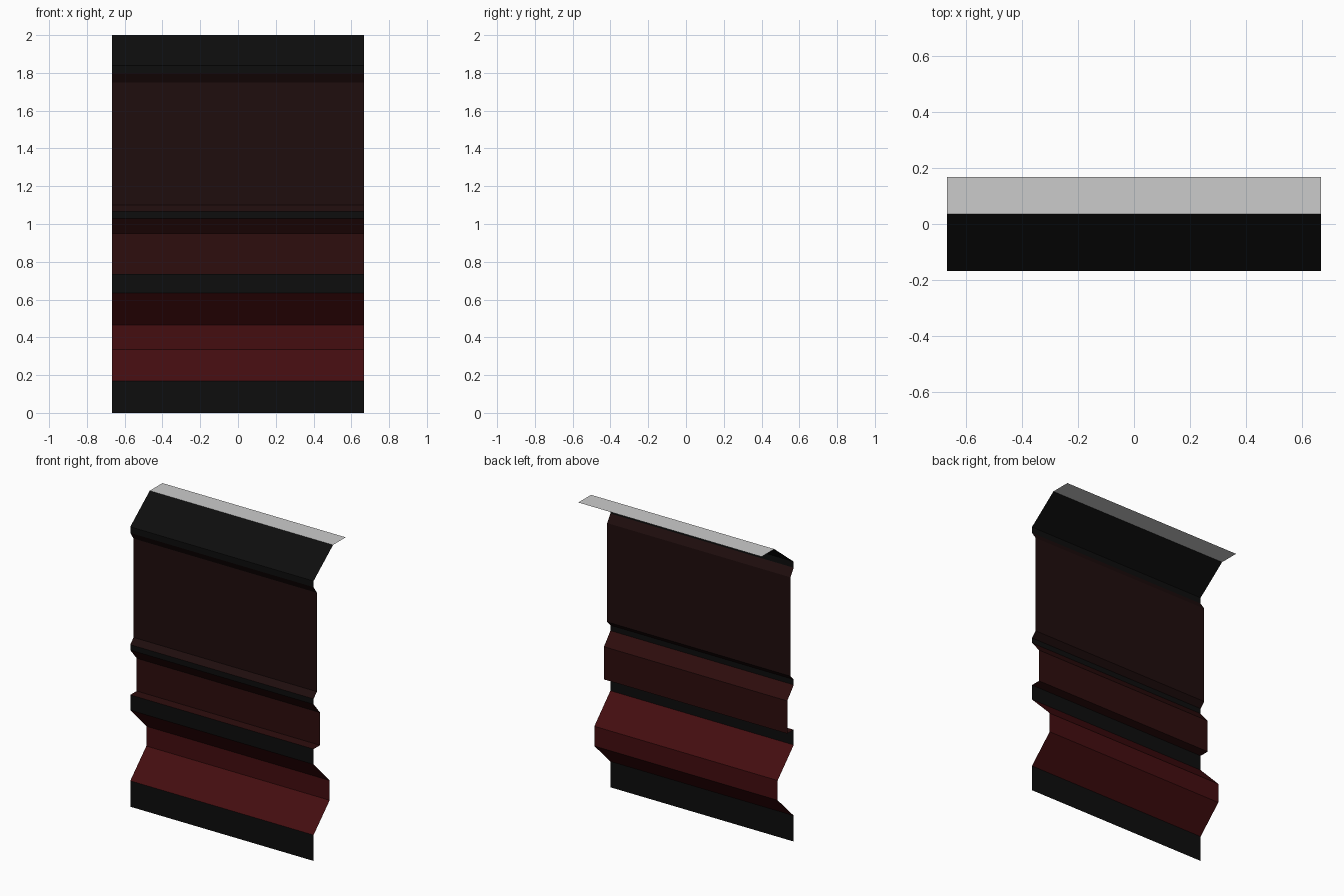
import bpy

if "Cube" in bpy.data.objects:
    bpy.data.objects.remove(bpy.data.objects["Cube"])

HALF = 2 / 3  # half width of the wall panel


def material(name, rgb):
    m = bpy.data.materials.new(name)
    m.diffuse_color = (*rgb, 1)
    m.use_nodes = True
    m.node_tree.nodes["Principled BSDF"].inputs["Base Color"].default_value = m.diffuse_color
    return m


def strip(name, profile, mat=None):
    """Sheet made by sweeping a (y, z) profile across the width."""
    verts = [(x, y, z) for y, z in profile for x in (-HALF, HALF)]
    faces = [(2 * i, 2 * i + 1, 2 * i + 3, 2 * i + 2) for i in range(len(profile) - 1)]
    mesh = bpy.data.meshes.new(name)
    mesh.from_pydata(verts, [], faces)
    if mat:
        mesh.materials.append(mat)
    obj = bpy.data.objects.new(name, mesh)
    bpy.context.collection.objects.link(obj)
    return obj


black = material("black_trim", (0.004, 0.004, 0.004))
red = material("red_recess", (0.058, 0.004, 0.005))
maroon = material("maroon_panel", (0.027, 0.004, 0.004))
brown = material("brown_panel", (0.0135, 0.004, 0.004))

F = -0.167  # front plane of the trim

# Lower wall: kick plate, deep recess, ledge
strip("kick_plate", [(F, 0), (F, 0.17)], black)
strip("deep_recess", [(F, 0.17), (0, 0.335), (0, 0.465), (F, 0.635)], red)
strip("ledge_trim", [(F, 0.635), (F, 0.735)], black)

# Middle recessed panel and rail
strip("middle_panel", [(F, 0.735), (-0.1, 0.735), (-0.1, 0.95), (F, 1.03)], maroon)
strip("rail_trim", [(F, 1.03), (F, 1.065)], black)

# Upper shallow panel, sloped top trim and flat cap
strip("upper_panel", [(F, 1.065), (-0.133, 1.1), (-0.133, 1.75), (F, 1.8)], brown)
strip("top_trim", [(F, 1.8), (F, 1.84), (0.035, 2.0)], black)
strip("top_cap", [(0.035, 2.0), (0.167, 2.0)])
